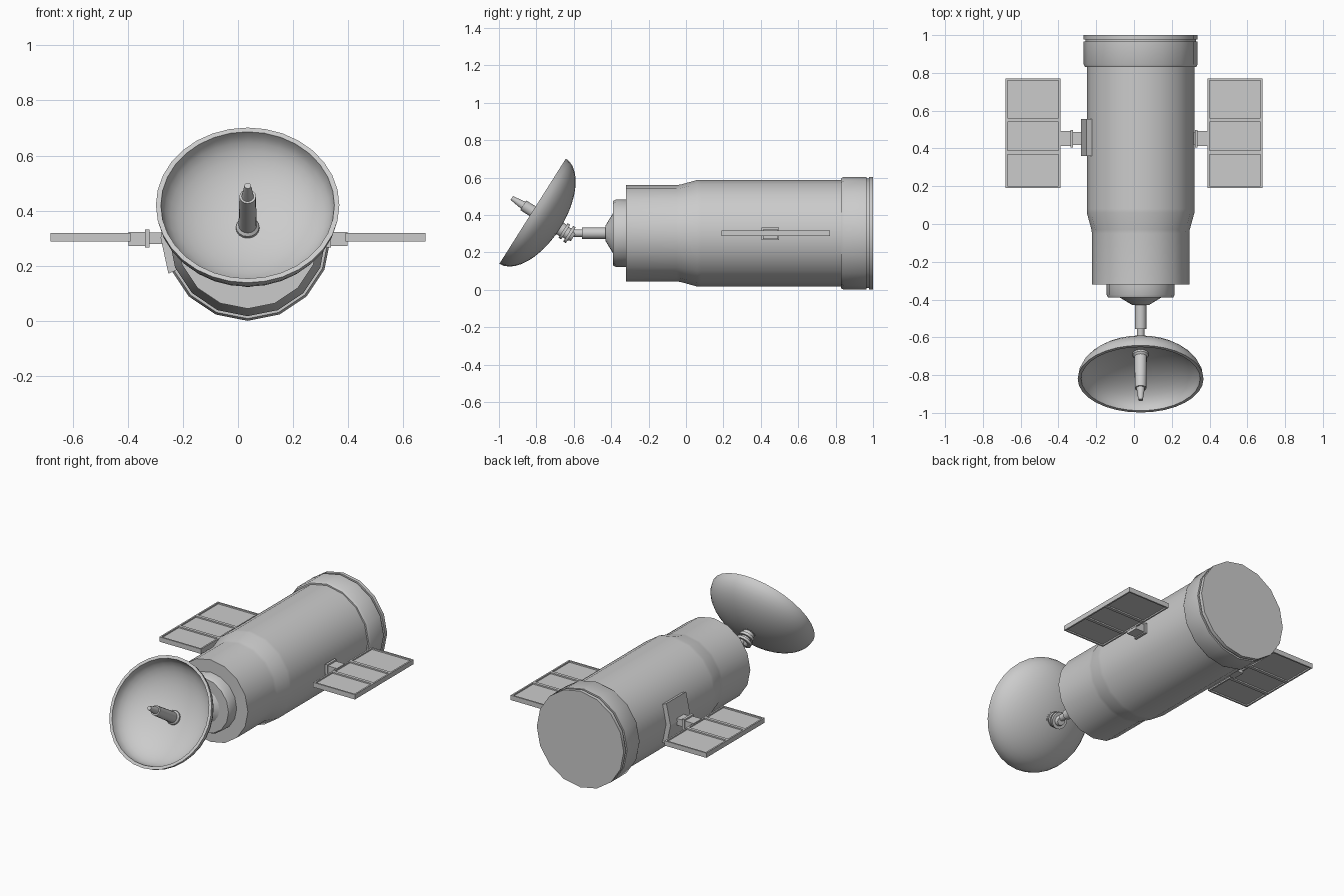
import bpy, bmesh, math
from mathutils import Vector

if "Cube" in bpy.data.objects:
    bpy.data.objects.remove(bpy.data.objects["Cube"])

grey = bpy.data.materials.new("light_grey")
grey.diffuse_color = (0.6, 0.6, 0.6, 1)
grey.use_nodes = True
grey.node_tree.nodes["Principled BSDF"].inputs["Base Color"].default_value = grey.diffuse_color

CX, CZ = 0.035, 0.302          # long axis of the body


def finish(name, bm, smooth=False):
    bmesh.ops.recalc_face_normals(bm, faces=bm.faces)
    me = bpy.data.meshes.new(name)
    bm.to_mesh(me)
    bm.free()
    ob = bpy.data.objects.new(name, me)
    bpy.context.collection.objects.link(ob)
    me.materials.append(grey)
    if smooth:
        bpy.ops.object.select_all(action='DESELECT')
        ob.select_set(True)
        bpy.context.view_layer.objects.active = ob
        bpy.ops.object.shade_smooth_by_angle(angle=math.radians(30))
    return ob


def lathe(name, profile, origin, axis, segs=16):
    """Revolve (distance along axis, radius) points; radius 0 closes to a point."""
    axis = Vector(axis).normalized()
    u = Vector((1, 0, 0))
    v = axis.cross(u)
    o = Vector(origin)
    bm = bmesh.new()
    rings = []
    for d, r in profile:
        n = segs if r > 0 else 1
        rings.append([bm.verts.new(o + axis * d + r * (u * math.cos(2 * math.pi * i / segs)
                      + v * math.sin(2 * math.pi * i / segs))) for i in range(n)])
    for a, b in zip(rings, rings[1:]):
        for i in range(segs):
            j = (i + 1) % segs
            if len(a) == 1:
                bm.faces.new((a[0], b[i], b[j]))
            elif len(b) == 1:
                bm.faces.new((a[i], a[j], b[0]))
            else:
                bm.faces.new((a[i], a[j], b[j], b[i]))
    for ring in (rings[0], rings[-1]):
        if len(ring) > 1:
            bm.faces.new(ring)
    return finish(name, bm, True)


def add_box(bm, lo, hi):
    lo, hi = Vector(lo), Vector(hi)
    vs = bmesh.ops.create_cube(bm, size=1)["verts"]
    for p in vs:
        p.co = Vector([(lo[k] + hi[k]) / 2 + p.co[k] * (hi[k] - lo[k]) for k in range(3)])


# main tube: stepped body with rear collar and nose ring
body_o = (CX, 0, CZ)
lathe("main_body", [(-0.32, 0.258), (-0.05, 0.258), (-0.03, 0.26), (0.06, 0.285), (0.08, 0.285),
                    (0.83, 0.285), (0.83, 0.294), (0.845, 0.302), (0.965, 0.302), (0.965, 0.292),
                    (0.978, 0.292), (0.978, 0.302), (1.0, 0.302)], body_o, (0, 1, 0))
lathe("nose_ring", [(-0.39, 0.172), (-0.375, 0.18), (-0.31, 0.18)], body_o, (0, 1, 0))
lathe("nose_cone", [(-0.43, 0.042), (-0.388, 0.112), (-0.38, 0.112)], body_o, (0, 1, 0))
lathe("boom", [(-0.62, 0.02), (-0.555, 0.02), (-0.555, 0.03), (-0.42, 0.03)], body_o, (0, 1, 0))

# dish, tilted forward and up
tilt = math.radians(32.3)
axis = Vector((0, -math.cos(tilt), math.sin(tilt)))
rim_o = Vector((CX, -0.82, 0.42))
R, D, N = 0.333, 0.173, 10
outer = [(-D * math.cos(i * math.pi / 2 / N), R * math.sin(i * math.pi / 2 / N)) for i in range(N + 1)]
inner = [(-(D - 0.014) * math.cos(i * math.pi / 2 / N), (R - 0.018) * math.sin(i * math.pi / 2 / N))
         for i in range(N, -1, -1)]
lathe("dish", outer + inner, rim_o, axis, 32)

# feed horn inside the dish and swivel joint behind it
apex = rim_o - axis * D
lathe("feed_horn", [(0.0, 0.044), (0.026, 0.042), (0.036, 0.033), (0.232, 0.03), (0.232, 0.022),
                    (0.305, 0.012)], apex, axis)
lathe("dish_swivel", [(-0.085, 0.025), (-0.068, 0.032), (-0.068, 0.05), (-0.052, 0.05), (-0.052, 0.032),
                      (-0.036, 0.032), (-0.036, 0.046), (-0.02, 0.046), (-0.02, 0.036), (0.006, 0.036)],
      apex, axis)

# curved mounting pad on the left flank
bm = bmesh.new()
loops = []
for deg in (-24.5, 0, 24.5):
    a = math.radians(180 + deg)
    loops.append([bm.verts.new((CX + r * math.cos(a), y, CZ + r * math.sin(a)))
                  for r, y in ((0.316, 0.36), (0.316, 0.555), (0.27, 0.555), (0.27, 0.36))])
for a, b in zip(loops, loops[1:]):
    for i in range(4):
        bm.faces.new((a[i], a[(i + 1) % 4], b[(i + 1) % 4], b[i]))
bm.faces.new(loops[0])
bm.faces.new(loops[-1])
finish("mounting_pad", bm)

# solar wings on both sides
for side, s in (("left", -1), ("right", 1)):
    bm = bmesh.new()
    add_box(bm, (0.26, 0.418, 0.278), (0.325, 0.487, 0.32))
    add_box(bm, (0.322, 0.405, 0.266), (0.337, 0.498, 0.332))
    add_box(bm, (0.335, 0.413, 0.272), (0.398, 0.492, 0.322))
    bmesh.ops.scale(bm, vec=(s, 1, 1), verts=bm.verts)
    finish(side + "_arm", bm)

    bm = bmesh.new()
    add_box(bm, (0.39, 0.19, 0.288), (0.68, 0.77, 0.318))
    for y in (0.378, 0.55):
        bmesh.ops.bisect_plane(bm, geom=bm.verts[:] + bm.edges[:] + bm.faces[:],
                               plane_co=(0, y, 0), plane_no=(0, 1, 0))
    bmesh.ops.recalc_face_normals(bm, faces=bm.faces)
    cells = [f for f in bm.faces if abs(f.normal.z) > 0.9]
    rim = bmesh.ops.inset_individual(bm, faces=cells, thickness=0.014, depth=0)
    # sink the cells below the frame
    low = bmesh.ops.inset_individual(bm, faces=cells, thickness=0.0005, depth=-0.008)
    bmesh.ops.scale(bm, vec=(s, 1, 1), verts=bm.verts)
    finish(side + "_solar_panel", bm)
